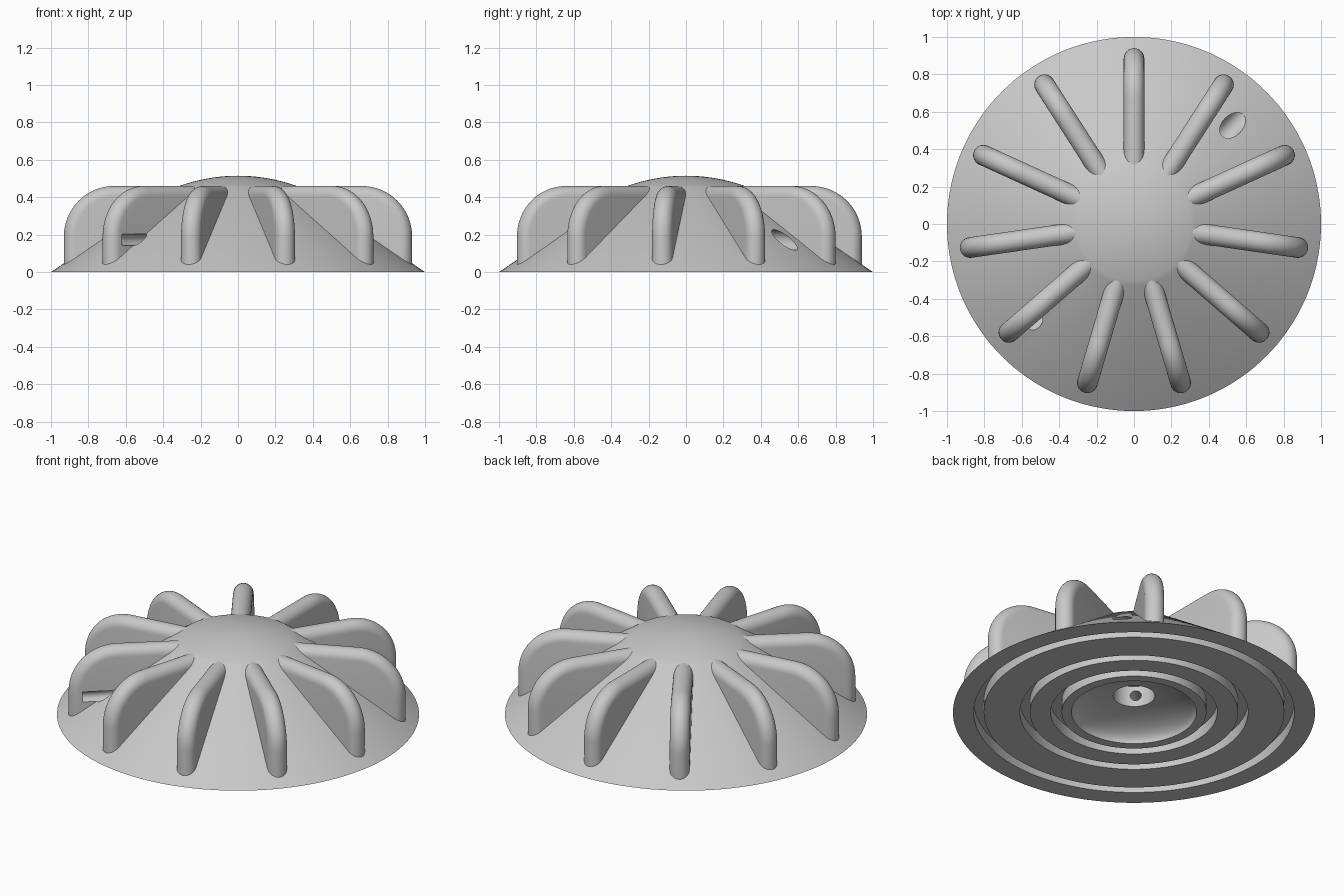
import bpy, bmesh, math
from mathutils import Matrix, Vector

if "Cube" in bpy.data.objects:
    bpy.data.objects.remove(bpy.data.objects["Cube"])

grey = bpy.data.materials.new("plain_grey")
grey.use_nodes = True
grey.diffuse_color = (0.58, 0.58, 0.58, 1)
grey.node_tree.nodes["Principled BSDF"].inputs["Base Color"].default_value = (0.58, 0.58, 0.58, 1)


def finish(bm, name):
    bmesh.ops.recalc_face_normals(bm, faces=bm.faces)
    mesh = bpy.data.meshes.new(name)
    bm.to_mesh(mesh)
    bm.free()
    mesh.materials.append(grey)
    obj = bpy.data.objects.new(name, mesh)
    bpy.context.collection.objects.link(obj)
    return obj


def activate(obj):
    bpy.ops.object.select_all(action='DESELECT')
    obj.select_set(True)
    bpy.context.view_layer.objects.active = obj


def smooth(obj):
    activate(obj)
    bpy.ops.object.shade_smooth_by_angle(angle=math.radians(30))


def cut(obj, cutter):
    activate(obj)
    mod = obj.modifiers.new("hole", 'BOOLEAN')
    mod.operation, mod.solver, mod.object = 'DIFFERENCE', 'EXACT', cutter
    bpy.ops.object.modifier_apply(modifier=mod.name)


def radial_bore(name, angle, radius, start, end, z=0.172):
    """Horizontal cylinder pointing outwards from the axis."""
    bm = bmesh.new()
    place = (Matrix.Rotation(angle, 4, 'Z') @ Matrix.Translation(((start + end) / 2, 0, z))
             @ Matrix.Rotation(math.pi / 2, 4, 'Y'))
    bmesh.ops.create_cone(bm, cap_ends=True, segments=48, radius1=radius, radius2=radius,
                          depth=end - start, matrix=place)
    obj = finish(bm, name)
    obj.hide_render = True
    return obj


def lathe(profile, name, steps=144):
    bm = bmesh.new()
    verts = [bm.verts.new((r, 0, z)) for r, z in profile]
    edges = [bm.edges.new(pair) for pair in zip(verts, verts[1:])]
    bmesh.ops.spin(bm, geom=verts + edges, axis=(0, 0, 1), cent=(0, 0, 0),
                   angle=math.tau, steps=steps)
    bmesh.ops.remove_doubles(bm, verts=bm.verts, dist=0.0002)
    return finish(bm, name)


# Body: socket, bowl, ring grooves underneath, conical skirt and shallow dome
SLOPE = 0.455 / 0.67
profile = [(0, 0.23), (0.115, 0.23)]
socket_angle = math.acos(0.115 / 0.345)
for i in range(13):
    t = socket_angle * (1 - i / 12)
    profile.append((0.345 * math.cos(t), 0.11 * math.sin(t)))
for inner, outer in ((0.40, 0.46), (0.575, 0.63), (0.83, 0.885)):
    profile += [(inner, 0), (inner, 0.07), (outer, 0.07), (outer, 0)]
profile.append((1, 0))
for i in range(13):
    r = 0.33 * (1 - i / 12)
    profile.append((r, 0.455 + 0.06 * (1 - (r / 0.33) ** 2)))
body = lathe(profile, "body")

# Fins: a half-round edge swept along a rounded corner, closed at the base
HALF, OUTER, TOP, CORNER = 0.055, 0.94, 0.46, 0.27


def fin_edge(d):
    r = OUTER - d
    pts = [(r, (1 - r) * SLOPE - 0.004)]
    for i in range(17):
        a = math.pi / 2 * i / 16
        pts.append((OUTER - CORNER + (CORNER - d) * math.cos(a),
                    TOP - CORNER + (CORNER - d) * math.sin(a)))
    return pts + [(0.30, TOP - d)]


def make_fin(angle, name):
    bm = bmesh.new()
    turn = Matrix.Rotation(angle, 3, 'Z')
    rows = []
    for i in range(17):
        t = math.pi * (i / 16 - 0.5)
        rows.append([bm.verts.new(turn @ Vector((r, HALF * math.sin(t), z)))
                     for r, z in fin_edge(HALF * (1 - math.cos(t)))])
    for a, b in zip(rows, rows[1:]):
        for j in range(len(a) - 1):
            bm.faces.new((a[j], a[j + 1], b[j + 1], b[j]))
    bm.faces.new(rows[0])
    bm.faces.new(rows[-1])
    bm.faces.new([row[0] for row in rows])
    bm.faces.new([row[-1] for row in rows])
    bm.faces.new((rows[0][0], rows[0][-1], rows[-1][-1], rows[-1][0]))
    return finish(bm, name)


COUNT = 11
fins = [make_fin(math.pi / 2 + math.tau * k / COUNT, f"fin_{k + 1}") for k in range(COUNT)]

# Wide bore on one side, narrow bore opposite that also nicks a fin
wide = radial_bore("wide_bore", math.radians(45), 0.055, 0.05, 0.95)
narrow = radial_bore("narrow_bore", math.radians(225), 0.031, 0.05, 0.87)
cut(body, wide)
cut(body, narrow)
cut(fins[4], narrow)
for cutter in (wide, narrow):
    bpy.data.objects.remove(cutter)

for obj in [body] + fins:
    smooth(obj)
